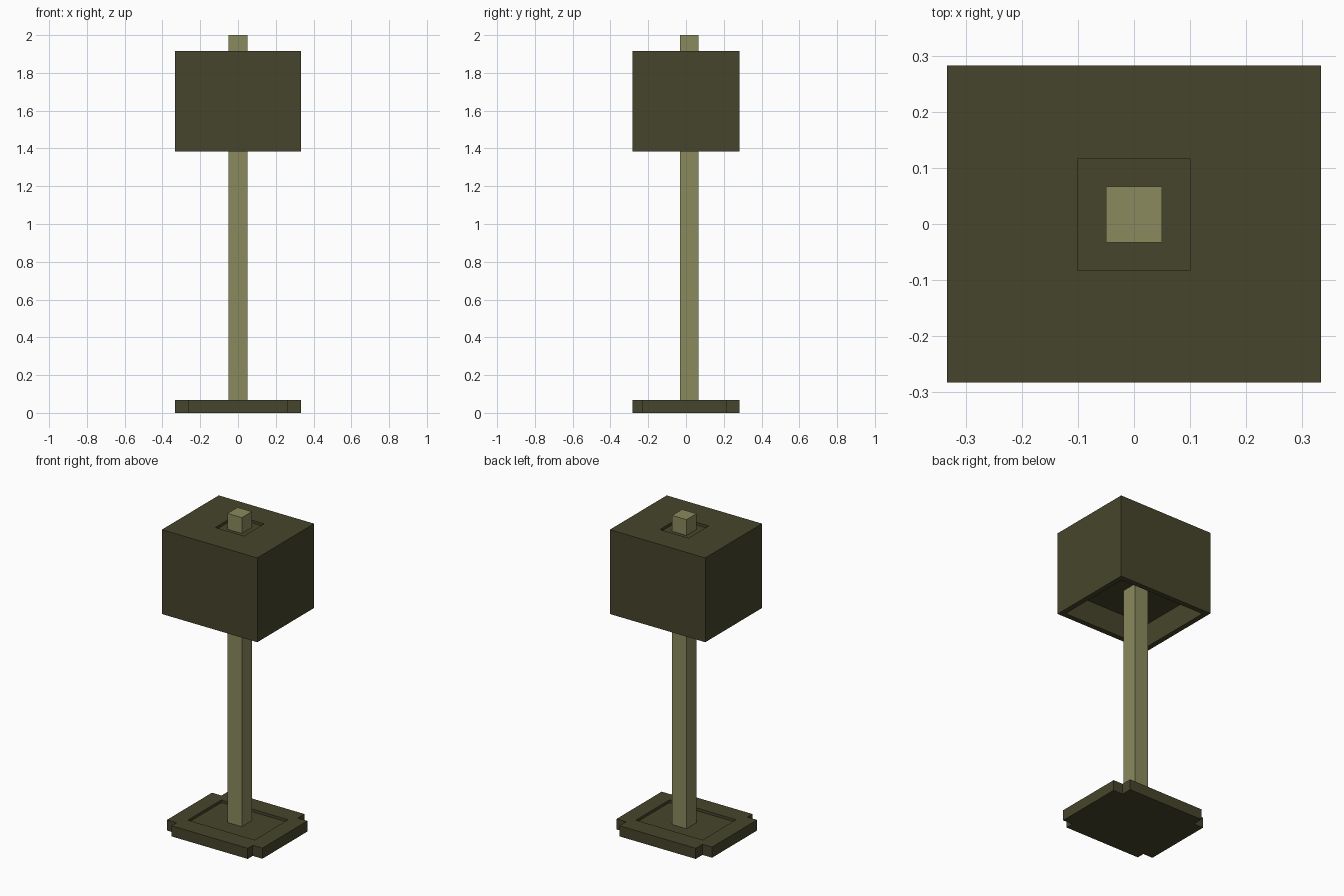
import bpy
import bmesh

cube = bpy.data.objects.get("Cube")
if cube:
    bpy.data.objects.remove(cube, do_unlink=True)


def make_material(name, rgb):
    mat = bpy.data.materials.new(name)
    mat.use_nodes = True
    color = (*rgb, 1.0)
    mat.diffuse_color = color
    mat.node_tree.nodes["Principled BSDF"].inputs["Base Color"].default_value = color
    return mat


dark_olive = make_material("dark olive", (0.061, 0.060, 0.025))
pale_olive = make_material("pale olive", (0.254, 0.254, 0.112))


def ring(x, y0, y1, z, nx=0.0, front=0.0, back=0.0):
    """Rectangle outline with an optional square notch at each corner."""
    right = [(x - nx, y0), (x - nx, y0 + front), (x, y0 + front),
             (x, y1 - back), (x - nx, y1 - back), (x - nx, y1)]
    left = [(-px, py) for px, py in reversed(right)]
    return [(px, py, z) for px, py in right + left]


def loft(name, rings, mat):
    """Skin a list of rings, capping the first and last."""
    bm = bmesh.new()
    loops = [[bm.verts.new(p) for p in r] for r in rings]
    for a, b in zip(loops, loops[1:]):
        n = len(a)
        for i in range(n):
            j = (i + 1) % n
            bm.faces.new((a[i], a[j], b[j], b[i]))
    bm.faces.new(loops[0][::-1])
    bm.faces.new(loops[-1])
    # Un-notched corners collapse to a single point
    bmesh.ops.remove_doubles(bm, verts=bm.verts, dist=0.0005)
    bmesh.ops.recalc_face_normals(bm, faces=bm.faces)
    mesh = bpy.data.meshes.new(name)
    bm.to_mesh(mesh)
    bm.free()
    mesh.materials.append(mat)
    obj = bpy.data.objects.new(name, mesh)
    bpy.context.collection.objects.link(obj)
    return obj


# Base slab with notched corners and a shallow tray in its top
notch = dict(nx=0.067, front=0.05, back=0.067)
loft("base", [
    ring(0.333, -0.283, 0.283, 0.0, **notch),
    ring(0.333, -0.283, 0.283, 0.067, **notch),
    ring(0.233, -0.167, 0.167, 0.067),
    ring(0.233, -0.167, 0.167, 0.05),
], dark_olive)

# Square pole, set slightly towards the back
loft("pole", [
    ring(0.05, -0.033, 0.067, 0.04),
    ring(0.05, -0.033, 0.067, 2.0),
], pale_olive)

# Block shade: hollow underneath, shallow square recess around the pole on top
loft("shade", [
    ring(0.30, -0.25, 0.25, 1.533),
    ring(0.30, -0.25, 0.25, 1.385),
    ring(0.333, -0.283, 0.283, 1.385),
    ring(0.333, -0.283, 0.283, 1.917),
    ring(0.10, -0.083, 0.117, 1.917),
    ring(0.10, -0.083, 0.117, 1.90),
], dark_olive)
